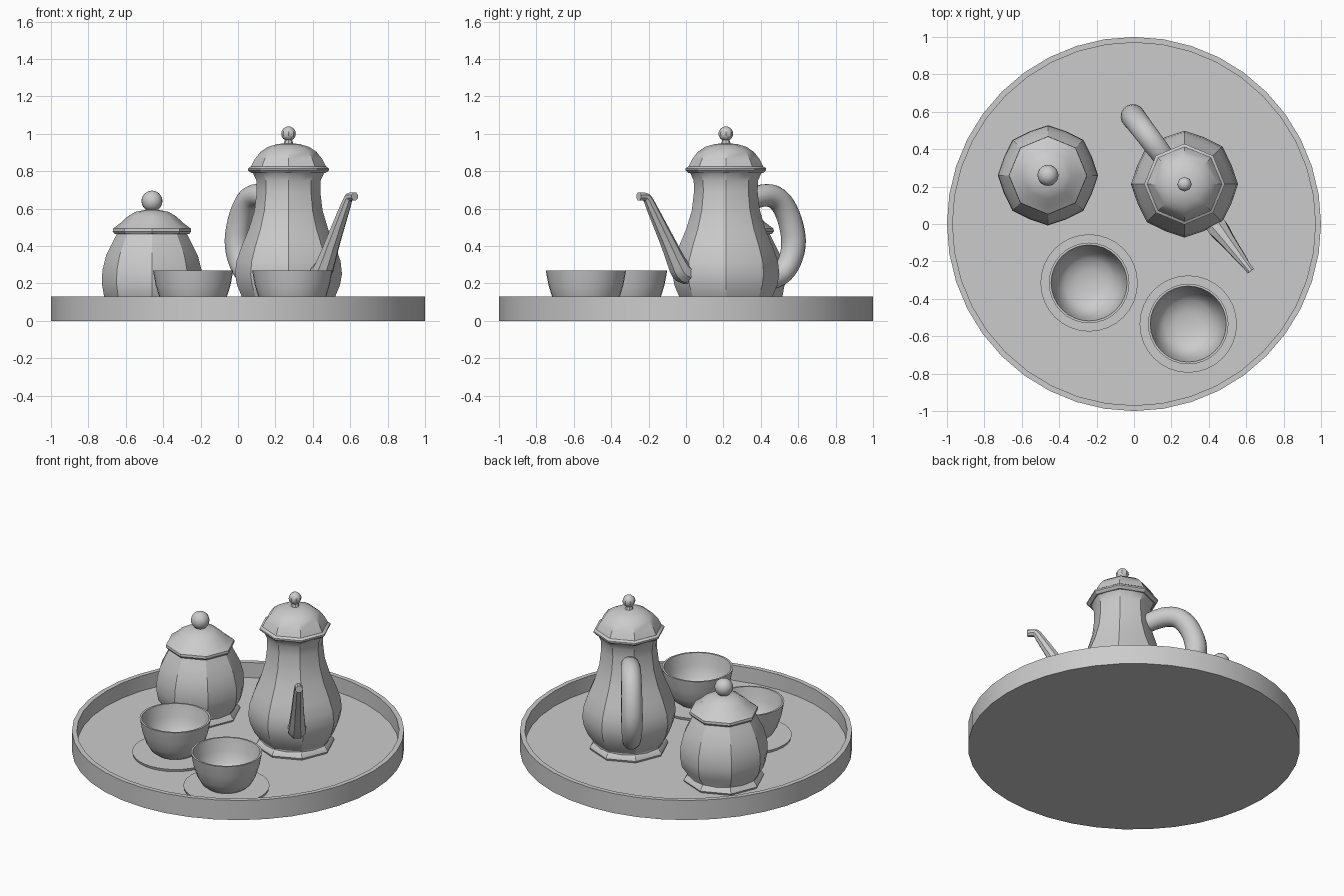
import bpy, bmesh, math
from mathutils import Vector

if "Cube" in bpy.data.objects:
    bpy.data.objects.remove(bpy.data.objects["Cube"])


def finish(name, bm, loc=(0, 0, 0), angle=30):
    bmesh.ops.remove_doubles(bm, verts=bm.verts, dist=1e-5)
    bmesh.ops.recalc_face_normals(bm, faces=bm.faces)
    me = bpy.data.meshes.new(name)
    bm.to_mesh(me)
    bm.free()
    for p in me.polygons:
        p.use_smooth = True
    me.set_sharp_from_angle(angle=math.radians(angle))
    ob = bpy.data.objects.new(name, me)
    ob.location = loc
    bpy.context.collection.objects.link(ob)
    return ob


def bridge(bm, rings):
    for a, b in zip(rings, rings[1:]):
        n = len(a)
        for i in range(n):
            j = (i + 1) % n
            bm.faces.new((a[i], a[j], b[j], b[i]))


def lathe(name, profile, n, loc=(0, 0, 0), flat=1.0):
    """Revolve (radius, z) points; flat < 1 pulls in every other vertex."""
    bm = bmesh.new()
    rings = []
    for r, z in profile:
        ring = []
        for i in range(n):
            a = 2 * math.pi * i / n
            rr = r * (flat if i % 2 else 1)
            ring.append(bm.verts.new((rr * math.cos(a), rr * math.sin(a), z)))
        rings.append(ring)
    bridge(bm, rings)
    return finish(name, bm, loc)


def spline(pts, steps=4):
    p = [Vector(q) for q in [pts[0]] + pts + [pts[-1]]]
    out = []
    for i in range(1, len(p) - 2):
        a, b, c, d = p[i - 1:i + 3]
        for s in range(steps):
            t = s / steps
            out.append(0.5 * (2 * b + (c - a) * t + (2 * a - 5 * b + 4 * c - d) * t * t
                              + (3 * b - a - 3 * c + d) * t ** 3))
    return out + [p[-1]]


def tube(name, pts, direction, loc, n=12):
    """Tube along (distance, z, radius) points in a vertical plane."""
    d = Vector(direction).normalized()
    side = Vector((-d.y, d.x, 0))
    up = Vector((0, 0, 1))
    path = spline(pts)
    bm = bmesh.new()
    rings = []
    for i, q in enumerate(path):
        t = path[min(i + 1, len(path) - 1)] - path[max(i - 1, 0)]
        t = Vector((t.x, t.y)).normalized()
        normal = d * -t.y + up * t.x
        c = d * q.x + up * q.y
        rings.append([bm.verts.new(c + q.z * (math.cos(a) * normal + math.sin(a) * side))
                      for a in (2 * math.pi * (k + 0.5) / n for k in range(n))])
    bridge(bm, rings)
    bm.faces.new(rings[0])
    bm.faces.new(rings[-1])
    return finish(name, bm, loc, 40)


def knob(name, loc, r, u):
    bm = bmesh.new()
    bmesh.ops.create_uvsphere(bm, u_segments=u, v_segments=12, radius=r)
    return finish(name, bm, loc, 40)


# Round tray with a raised rim
FLOOR = 0.03
lathe("tray", [(0, 0), (1, 0), (1, 0.13), (0.97, 0.13), (0.97, FLOOR), (0, FLOOR)], 40)

# Cups on thin saucers
for i, (x, y) in enumerate([(-0.24, -0.315), (0.29, -0.535)]):
    lathe(f"saucer_{i + 1}", [(0, FLOOR), (0.255, FLOOR), (0.26, 0.047), (0, 0.047)], 32, (x, y, 0))
    lathe(f"cup_{i + 1}", [(0, 0.047), (0.12, 0.047), (0.15, 0.07), (0.178, 0.12), (0.2, 0.19),
                           (0.215, 0.27), (0.203, 0.27), (0.188, 0.19), (0.165, 0.125),
                           (0.13, 0.085), (0.07, 0.064), (0, 0.058)], 32, (x, y, 0))

# Tall pot: softened eight-sided body, foot, lid, knob
POT = (0.27, 0.213, 0)
lathe("pot_body", [(0, 0.05), (0.215, 0.06), (0.215, 0.08), (0.25, 0.13), (0.275, 0.19), (0.286, 0.25),
                   (0.278, 0.32), (0.25, 0.4), (0.212, 0.49), (0.182, 0.59), (0.17, 0.69),
                   (0.172, 0.75), (0.19, 0.79), (0.2, 0.8), (0, 0.8)], 16, POT, 0.95)
lathe("pot_foot", [(0, FLOOR), (0.235, FLOOR), (0.24, 0.042), (0.235, 0.055), (0.215, 0.075),
                   (0, 0.08)], 8, POT)
lathe("pot_lid", [(0, 0.79), (0.2, 0.79), (0.216, 0.805), (0.216, 0.815), (0.2, 0.825), (0.18, 0.865),
                  (0.15, 0.903), (0.11, 0.93), (0.06, 0.945), (0.025, 0.948), (0.018, 0.97),
                  (0, 0.97)], 8, POT)
knob("pot_knob", (POT[0], POT[1], 1.0), 0.039, 8)

# Spout and handle lie on one line across the pot
tube("spout", [(0.2, 0.25, 0.055), (0.29, 0.26, 0.058), (0.34, 0.33, 0.05), (0.39, 0.42, 0.042),
               (0.495, 0.6, 0.03), (0.525, 0.65, 0.025), (0.545, 0.663, 0.023), (0.585, 0.665, 0.023)],
     (0.606, -0.796, 0), POT, 8)
tube("handle", [(0.12, 0.63, 0.055), (0.25, 0.67, 0.06), (0.35, 0.65, 0.062), (0.42, 0.56, 0.064),
                (0.455, 0.43, 0.066), (0.43, 0.32, 0.062), (0.36, 0.24, 0.056), (0.24, 0.21, 0.052)],
     (-0.606, 0.796, 0), POT, 16)

# Squat sugar bowl with the same construction
BOWL = (-0.46, 0.26, 0)
lathe("sugar_bowl_body", [(0, 0.05), (0.22, 0.06), (0.222, 0.08), (0.256, 0.13), (0.268, 0.2),
                          (0.265, 0.27), (0.245, 0.35), (0.21, 0.42), (0.185, 0.47), (0, 0.47)],
      16, BOWL, 0.95)
lathe("sugar_bowl_foot", [(0, FLOOR), (0.24, FLOOR), (0.246, 0.042), (0.24, 0.052), (0.222, 0.075),
                          (0, 0.08)], 8, BOWL)
lathe("sugar_bowl_lid", [(0, 0.465), (0.2, 0.465), (0.21, 0.478), (0.208, 0.493), (0.165, 0.525),
                         (0.13, 0.558), (0.09, 0.582), (0.04, 0.592), (0, 0.594)], 8, BOWL)
knob("sugar_bowl_knob", (BOWL[0], BOWL[1], 0.64), 0.056, 20)
